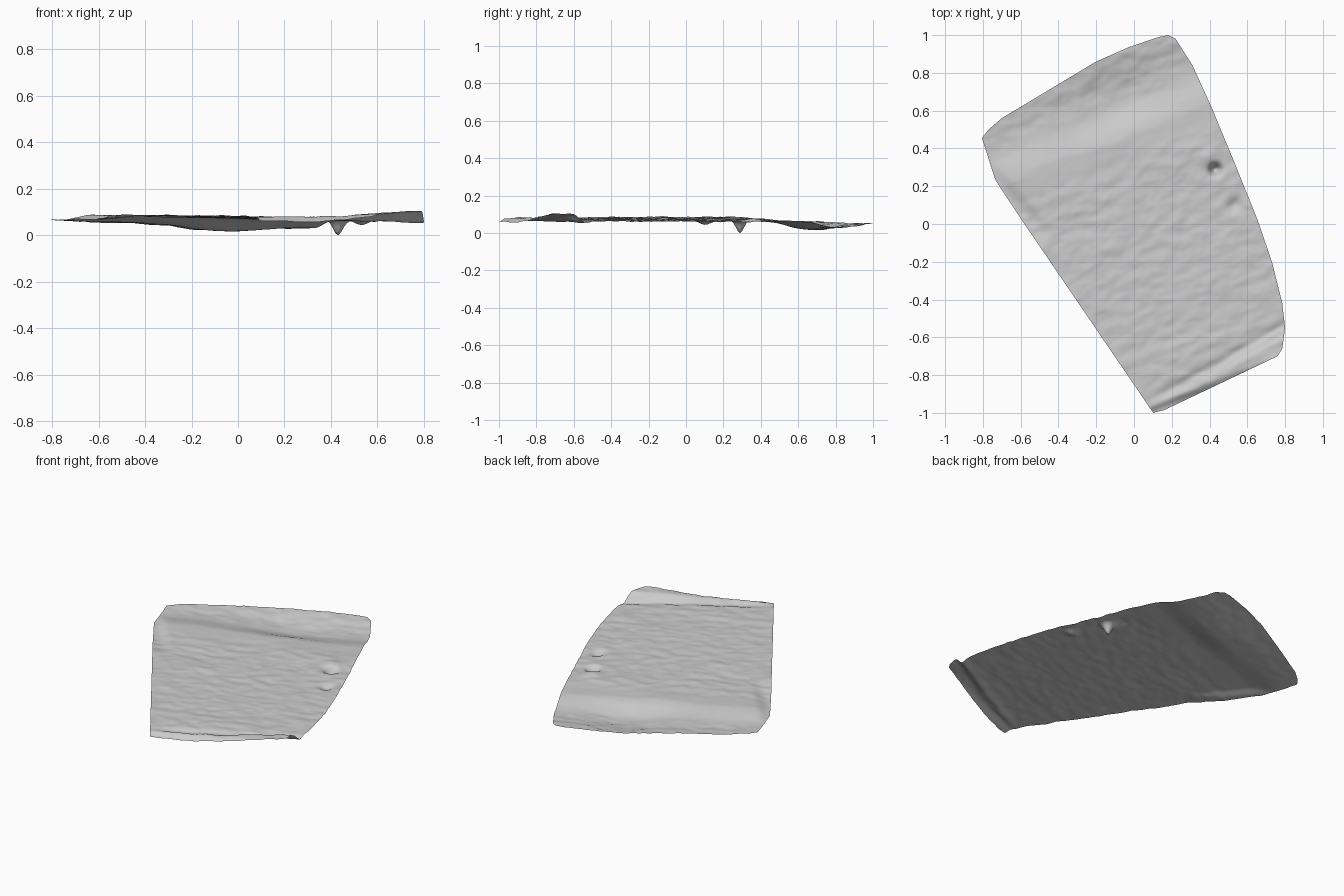
import bpy, bmesh, math
from mathutils import Vector, noise

cube = bpy.data.objects.get("Cube")
if cube:
    bpy.data.objects.remove(cube)

ALONG = Vector((0.936, 0.351))    # across the slab, parallel to its short ends
TOWARD = Vector((-0.351, 0.936))  # along the slab, towards the back end

# Convex outline of the slab, counter-clockwise
OUTLINE = [(0.10, -1.0), (0.16, -0.985), (0.76, -0.70), (0.785, -0.66), (0.80, -0.55),
           (0.785, -0.42), (0.73, -0.2), (0.655, 0.02), (0.53, 0.33), (0.41, 0.62),
           (0.31, 0.84), (0.22, 0.98), (0.18, 1.0), (0.13, 0.99), (-0.03, 0.935),
           (-0.2, 0.86), (-0.7, 0.56), (-0.77, 0.50), (-0.805, 0.455), (-0.73, 0.22),
           (-0.58, 0.0), (0.0, -0.875), (0.05, -0.95)]


def ramp(x, a, b):
    f = min(max((x - a) / (b - a), 0), 1)
    return f * f * (3 - 2 * f)


def bump(x, y, cx, cy, r):
    return math.exp(-((x - cx) ** 2 + (y - cy) ** 2) / (r * r))


def height(x, y):
    t, s = Vector((x, y)).dot(ALONG), Vector((x, y)).dot(TOWARD)
    z = 0.078 - 0.022 * t
    # trough and upturned lip at the back end
    depth = 0.025 + 0.027 * math.exp(-((t - 0.2) / 0.3) ** 2)
    z -= depth * (ramp(s, 0.43, 0.63) - 0.6 * ramp(s, 0.68, 0.88))
    # crease, raised band and rounded-down edge at the front end
    crease = s + 0.84 - 0.16 * (t - 0.2)
    z -= 0.009 * math.exp(-(crease / 0.025) ** 2)
    z += ramp(crease, 0.0, -0.06) * (0.008 + 0.03 * ramp(t, 0.0, 0.5))
    z -= 0.025 * ramp(s, -0.92, -0.97)
    # groove by the left edge
    groove = (x + 0.58) * 0.77 + (y - 0.12) * 0.64
    z -= 0.02 * ramp(groove, 0.03, -0.05) * ramp(y, -0.15, 0.1) * ramp(y, 0.4, 0.2)
    # pits by the right edge
    z -= 0.065 * bump(x, y, 0.43, 0.29, 0.028) + 0.02 * bump(x, y, 0.53, 0.10, 0.035)
    z += 0.012 * bump(x, y, 0.39, 0.36, 0.05)
    # rough stone grain, stretched across the slab
    calm = 1 - 0.7 * ramp(s, 0.25, 0.4) * ramp(s, 0.7, 0.6)
    z += 0.005 * noise.noise(Vector((t * 4, s * 6, 1)))
    z += 0.005 * calm * noise.noise(Vector((t * 11, s * 20, 5)))
    z += 0.002 * calm * noise.noise(Vector((t * 26, s * 40, 9)))
    return z


# Flat grid trimmed to the outline, then raised into relief
bm = bmesh.new()
bmesh.ops.create_grid(bm, x_segments=170, y_segments=170, size=1.02)
for a, b in zip(OUTLINE, OUTLINE[1:] + OUTLINE[:1]):
    outward = Vector((b[1] - a[1], a[0] - b[0], 0))
    bmesh.ops.bisect_plane(bm, geom=bm.verts[:] + bm.edges[:] + bm.faces[:],
                           plane_co=(a[0], a[1], 0), plane_no=outward, clear_outer=True)
for v in bm.verts:
    v.co.z = height(v.co.x, v.co.y)
lowest = min(v.co.z for v in bm.verts)
for v in bm.verts:
    v.co.z -= lowest
for f in bm.faces:
    f.smooth = True

mesh = bpy.data.meshes.new("stone_slab")
bm.to_mesh(mesh)
bm.free()
slab = bpy.data.objects.new("stone_slab", mesh)
bpy.context.collection.objects.link(slab)

# Plain grey stone
grey = bpy.data.materials.new("grey_stone")
grey.use_nodes = True
color = (0.6, 0.6, 0.6, 1)
grey.diffuse_color = color
grey.node_tree.nodes["Principled BSDF"].inputs["Base Color"].default_value = color
mesh.materials.append(grey)
